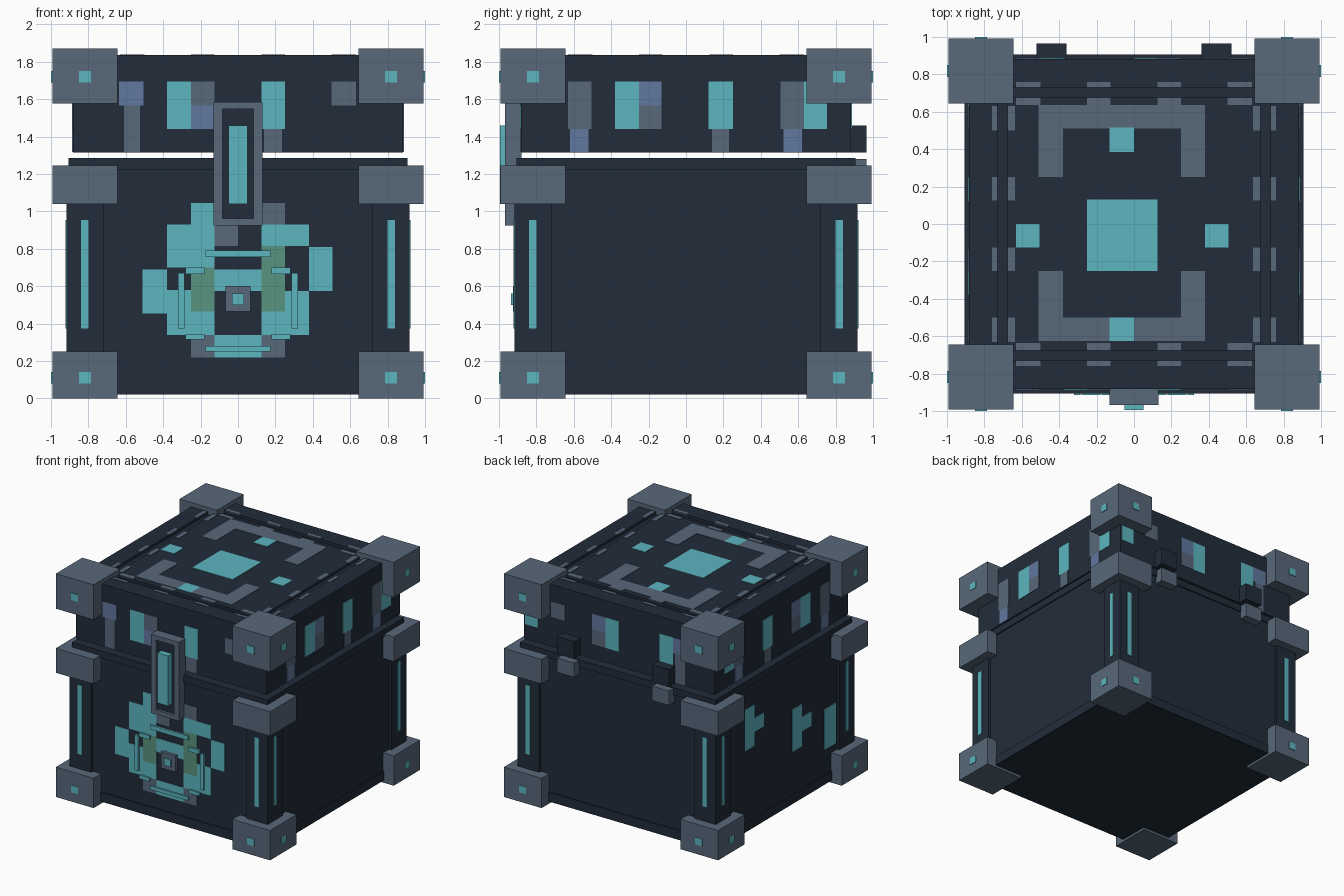
import bpy, bmesh

if "Cube" in bpy.data.objects:
    bpy.data.objects.remove(bpy.data.objects["Cube"])


def material(name, rgb):
    m = bpy.data.materials.new(name)
    lin = [(c / 255 / 12.92 if c < 11 else ((c / 255 + 0.055) / 1.055) ** 2.4) for c in rgb]
    m.diffuse_color = (*lin, 1)
    m.use_nodes = True
    m.node_tree.nodes["Principled BSDF"].inputs["Base Color"].default_value = m.diffuse_color
    return m


DARK = material("dark_navy", (33, 44, 58))
GREY = material("slate_grey", (88, 104, 122))
TEAL = material("teal", (93, 182, 192))
BLUE = material("dusty_blue", (97, 120, 160))
GREEN = material("muted_green", (89, 148, 128))


def boxes(name, mat, items):
    """One object from boxes given as (x0, x1, y0, y1, z0, z1)."""
    bm = bmesh.new()
    for b in items:
        v = [bm.verts.new((b[i], b[2 + j], b[4 + k]))
             for i in (0, 1) for j in (0, 1) for k in (0, 1)]
        for f in ((0, 1, 3, 2), (4, 6, 7, 5), (0, 4, 5, 1), (2, 3, 7, 6), (0, 2, 6, 4), (1, 5, 7, 3)):
            bm.faces.new([v[n] for n in f])
    bmesh.ops.recalc_face_normals(bm, faces=bm.faces)
    me = bpy.data.meshes.new(name)
    bm.to_mesh(me)
    bm.free()
    me.materials.append(mat)
    ob = bpy.data.objects.new(name, me)
    bpy.context.collection.objects.link(ob)
    return ob


def plates(name, mat, side, at, rects, t=0.004):
    """Plates (u0, u1, v0, v1) on a side of the chest, standing t proud of it."""
    out = []
    for u0, u1, v0, v1 in rects:
        if side == "top":
            out.append((u0, u1, v0, v1, at - 0.002, at + t))
        else:
            s = -1 if side in ("front", "left") else 1
            d = sorted((s * (at - 0.002), s * (at + t)))
            out.append((u0, u1, *d, v0, v1) if side in ("front", "back") else (*d, u0, u1, v0, v1))
    return boxes(name, mat, out)


def mirrored(rects):
    return rects + [(-b, -a, c, d) for a, b, c, d in rects]


def span(s, a, b):
    return (a, b) if s > 0 else (-b, -a)


def ring(i, o, z0, z1):
    """Square frame made of four bars."""
    return [(-o, o, *span(s, i, o), z0, z1) for s in (-1, 1)] + \
           [(*span(s, i, o), -i, i, z0, z1) for s in (-1, 1)]


# Chest body with its rims
boxes("body", DARK, [(-.895, .895, -.895, .895, .02, 1.25)])
boxes("body_bottom_rim", DARK, ring(.85, .903, .022, .10))
boxes("body_top_rim", DARK, ring(.67, .905, 1.225, 1.285))
boxes("body_top", DARK, [(-.67, .67, -.67, .67, 1.25, 1.28)])

# Lid with a grooved top
LID = .883
boxes("lid", DARK, [(-LID, LID, -LID, LID, 1.315, 1.812)])
boxes("lid_rim", DARK, ring(.73, LID, 1.812, 1.835))
boxes("lid_panel", DARK, [(-.675, .675, -.675, .675, 1.812, 1.832)])

# Corner posts, corner blocks
corners = [(sx, sy) for sx in (-1, 1) for sy in (-1, 1)]
boxes("corner_posts", DARK, [(*span(x, .72, .917), *span(y, .72, .917), .24, 1.05) for x, y in corners])
for name, z0, z1 in (("bottom_blocks", 0, .25), ("middle_blocks", 1.04, 1.245), ("top_blocks", 1.577, 1.87)):
    boxes(name, GREY, [(*span(x, .643, .993), *span(y, .643, .993), z0, z1) for x, y in corners])

# Glowing strips on the posts and studs on the blocks
for side in ("front", "back", "left", "right"):
    plates(side + "_post_strips", TEAL, side, .917, mirrored([(.80, .84, .375, .955)]), .006)
    plates(side + "_block_studs", TEAL, side, .993,
           mirrored([(.785, .85, .08, .14), (.785, .85, 1.69, 1.75)]), .006)

# Clasp: frame, recessed panel and bar
boxes("clasp_frame", GREY, [(-.13, -.083, -.968, -.88, .925, 1.585), (.083, .13, -.968, -.88, .925, 1.585),
                            (-.083, .083, -.968, -.88, .925, .962), (-.083, .083, -.968, -.88, 1.547, 1.585)])
boxes("clasp_panel", DARK, [(-.083, .083, -.945, -.88, .962, 1.547)])
boxes("clasp_bar", TEAL, [(-.05, .05, -.995, -.94, 1.04, 1.46)])

# Lock gem with its ring of bars
boxes("lock_base", GREY, [(-.068, .068, -.925, -.89, .465, .60)])
boxes("lock_gem", TEAL, [(-.031, .031, -.935, -.92, .50, .56)])
plates("lock_ring", TEAL, "front", .895,
       [(-.175, .175, .755, .79), (-.175, .175, .25, .28)]
       + mirrored([(.18, .28, .665, .70), (.18, .28, .315, .345), (.285, .32, .375, .67)]), .018)

# Hinges
for s, n in ((-1, "left"), (1, "right")):
    boxes(n + "_lid_hinge", DARK, [(*span(s, .36, .52), .87, .965, 1.315, 1.46)])
    boxes(n + "_body_hinge", GREY, [(*span(s, .36, .52), .87, .965, 1.16, 1.28)])

# Painted front of the body
plates("front_teal_paint", TEAL, "front", .895, [
    (-.25, -.125, .93, 1.045), (-.38, -.125, .70, .93), (-.51, -.38, .455, .69),
    (-.38, -.25, .34, .58), (-.25, -.125, .34, .465), (-.125, .125, .575, .69),
    (-.125, .125, .22, .34), (.125, .38, .815, .93), (.38, .505, .575, .81),
    (.25, .38, .34, .575), (.125, .25, .34, .465)])
plates("front_green_paint", GREEN, "front", .895, [(-.25, -.125, .465, .70), (.125, .25, .465, .815)])
plates("front_grey_paint", GREY, "front", .895,
       mirrored([(.125, .25, .22, .34)]) + [(.125, .25, .93, 1.045), (-.125, 0, .815, .925)])

# Painted left side of the body
plates("left_teal_paint", TEAL, "left", .895, [
    (.375, .50, .70, 1.045), (.25, .375, .815, .93), (-.25, -.125, .455, .81),
    (-.375, -.25, .58, .70), (-.70, -.55, .31, .65)])

# Painted lid sides
TOP, MID, LOW = 1.695, 1.565, 1.44
plates("lid_front_teal", TEAL, "front", LID, [(-.38, -.25, LOW, TOP), (.125, .25, LOW, TOP)])
plates("lid_front_blue", BLUE, "front", LID, [(-.635, -.505, MID, TOP), (-.25, -.13, LOW, MID)])
plates("lid_front_grey", GREY, "front", LID, [
    (-.61, -.525, 1.317, MID), (-.25, -.125, MID, TOP), (.14, .235, 1.317, LOW), (.50, .63, MID, TOP)])
for side in ("right", "left"):
    plates(f"lid_{side}_teal", TEAL, side, LID,
           [(-.38, -.25, LOW, TOP), (.12, .25, LOW, TOP), (.63, .755, LOW, TOP)])
    plates(f"lid_{side}_blue", BLUE, side, LID,
           mirrored([(.52, .62, 1.317, LOW)]) + [(-.25, -.13, MID, TOP)])
    plates(f"lid_{side}_grey", GREY, side, LID,
           mirrored([(.505, .63, LOW, TOP)]) + [(-.25, -.13, LOW, MID), (.14, .23, 1.317, LOW)])
plates("lid_back_teal", TEAL, "back", LID,
       [(.75, .87, LOW, TOP), (0, .125, LOW, TOP), (-.50, -.375, LOW, TOP)])
plates("lid_back_blue", BLUE, "back", LID, [(.125, .25, MID, TOP), (-.63, -.50, MID, TOP)])
plates("lid_back_grey", GREY, "back", LID,
       [(.50, .63, MID, TOP), (.125, .25, LOW, MID), (-.61, -.52, 1.317, MID)])

# Painted lid top: centre, four squares, brackets and edge spots
plates("lid_top_teal", TEAL, "top", 1.832, [
    (-.25, .125, -.25, .13), (-.13, 0, .385, .515), (-.13, 0, -.625, -.50),
    (-.63, -.505, -.125, 0), (.38, .505, -.125, 0)])
brackets = [(-.51, .38, .51, .635), (-.51, -.13, -.625, -.50), (0, .38, -.625, -.50)]
for s in (-1, 1):
    brackets += [(x, x + .13, *span(s, .25, .51)) for x in (-.51, .25)]
inner, outer = [], []
for s in (-1, 1):
    for a, b in ((-.63, -.50), (-.25, -.125), (.125, .25), (.50, .63)):
        inner += [(a, b, *span(s, .635, .675)), (*span(s, .635, .675), a, b)]
        outer += [(a, b, *span(s, .73, .76)), (*span(s, .73, .76), a, b)]
plates("lid_top_brackets", GREY, "top", 1.832, brackets)
plates("lid_top_inner_spots", GREY, "top", 1.832, inner)
plates("lid_top_outer_spots", GREY, "top", 1.835, outer)
